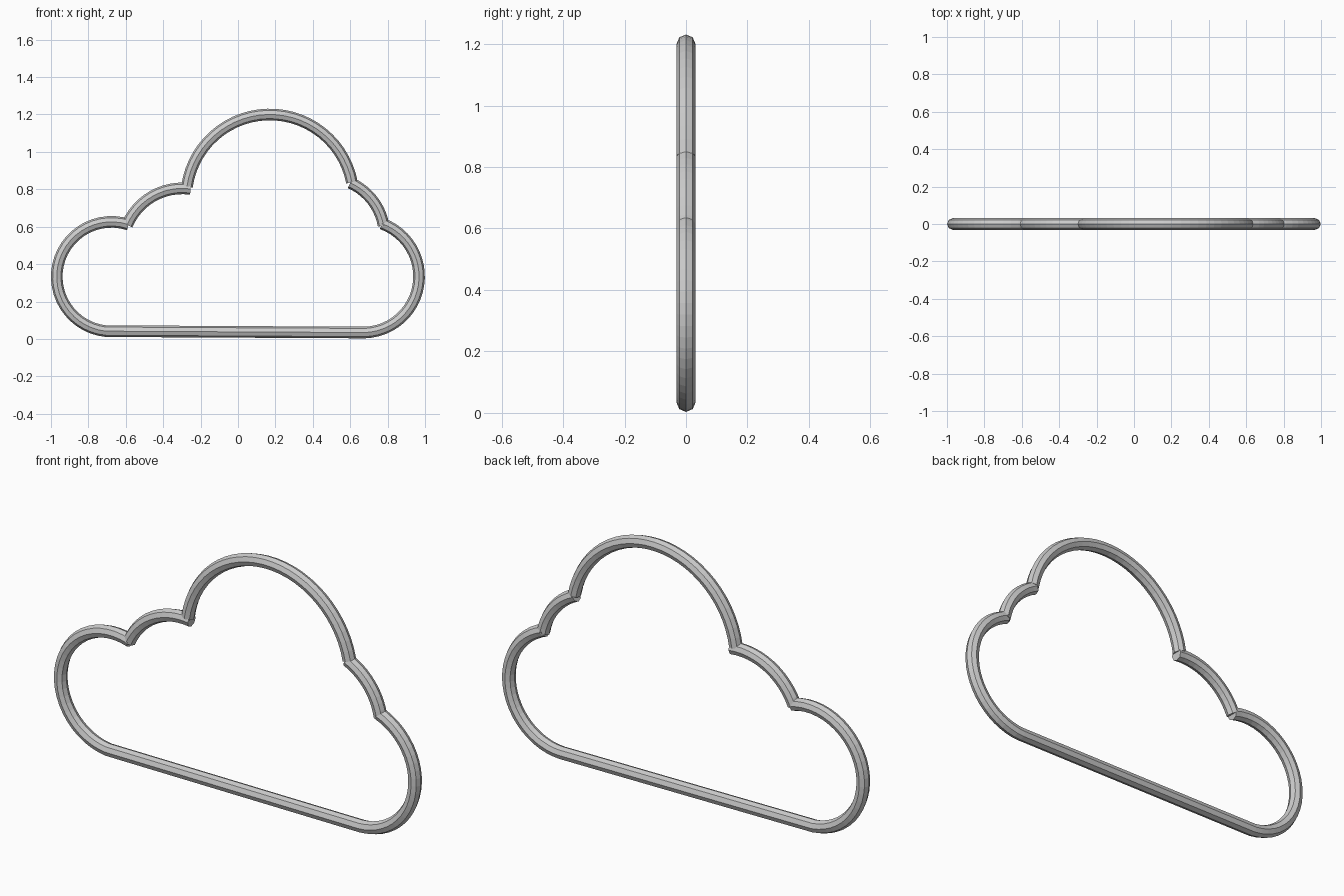
import bpy, bmesh
from math import cos, sin, pi, radians
from mathutils import Vector

if "Cube" in bpy.data.objects:
    bpy.data.objects.remove(bpy.data.objects["Cube"])

TUBE_R = 0.031
SIDES = 8


def arc(cx, cz, r, a0, a1, n):
    """Points of a circular arc in the front (x, z) plane, angles in degrees."""
    pts = []
    for i in range(n + 1):
        a = radians(a0 + (a1 - a0) * i / n)
        pts.append(Vector((cx + r * cos(a), 0, cz + r * sin(a))))
    return pts


def tube(name, pts):
    """Sweep an octagonal section along a planar path and cap both ends."""
    bm = bmesh.new()
    rings = []
    for i, p in enumerate(pts):
        t = (pts[min(i + 1, len(pts) - 1)] - pts[max(i - 1, 0)]).normalized()
        nrm = Vector((-t.z, 0, t.x))
        ring = []
        for k in range(SIDES):
            a = 2 * pi * k / SIDES
            ring.append(bm.verts.new(p + nrm * TUBE_R * cos(a) + Vector((0, TUBE_R * sin(a), 0))))
        rings.append(ring)
    for r0, r1 in zip(rings, rings[1:]):
        for k in range(SIDES):
            j = (k + 1) % SIDES
            bm.faces.new((r0[k], r0[j], r1[j], r1[k]))
    bm.faces.new(rings[0])
    bm.faces.new(rings[-1])
    bmesh.ops.recalc_face_normals(bm, faces=bm.faces)
    me = bpy.data.meshes.new(name)
    bm.to_mesh(me)
    bm.free()
    ob = bpy.data.objects.new(name, me)
    bpy.context.collection.objects.link(ob)
    return ob


# Left lobe, straight base and right lobe as one continuous tube
base = arc(-0.676, 0.333, 0.293, 72, 264, 26) + arc(0.668, 0.334, 0.300, -88, 70, 24)
tube("base_and_side_lobes", base)

# Small puff between the left lobe and the crown
tube("left_puff", arc(-0.298, 0.485, 0.32, 157, 82, 12))

# Large crown
tube("crown", arc(0.17, 0.753, 0.447, 172, 11, 28))

# Small puff between the crown and the right lobe
tube("right_puff", arc(0.475, 0.553, 0.308, 66, 10, 10))
